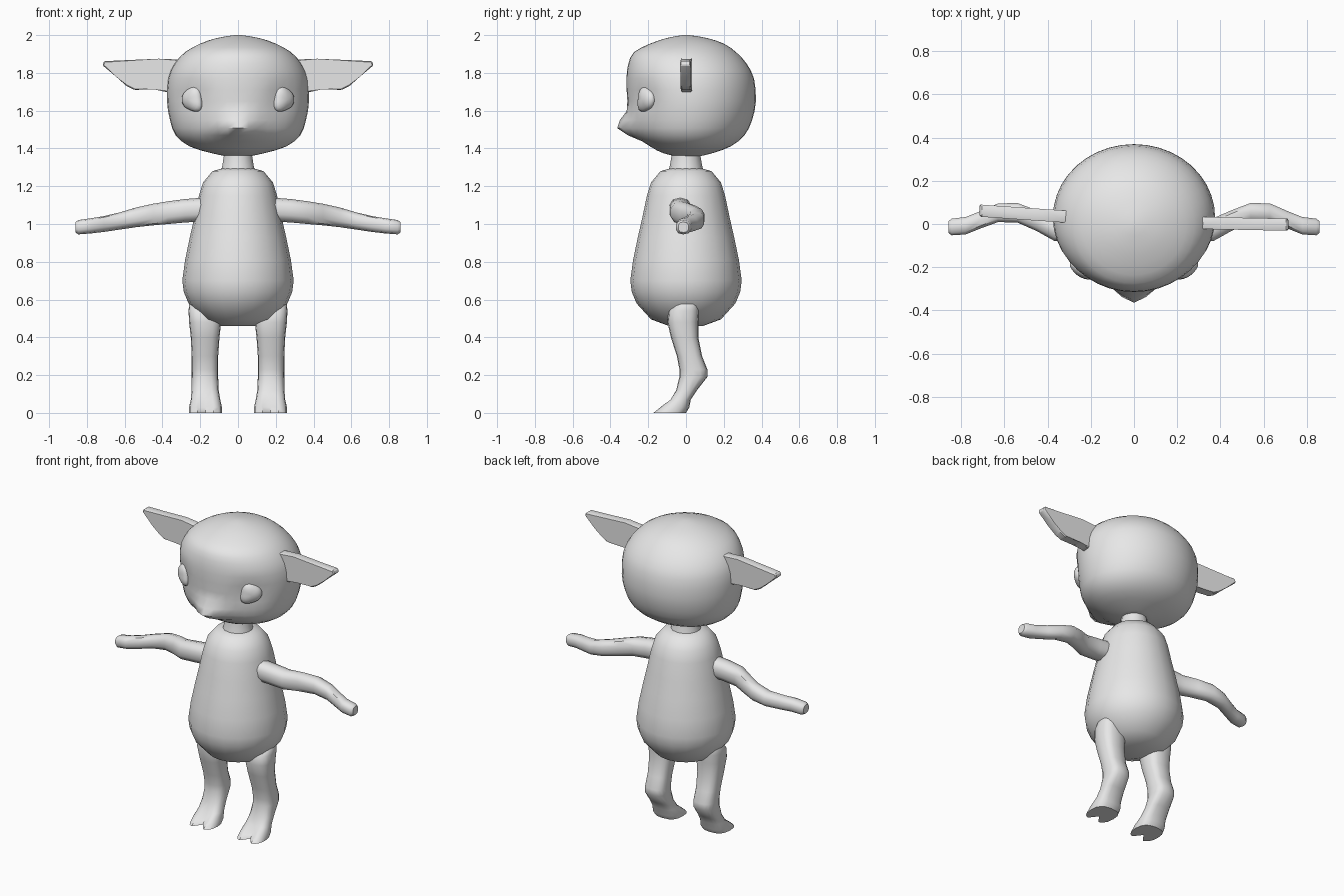
import bpy, bmesh, math
from mathutils import Vector

if "Cube" in bpy.data.objects:
    bpy.data.objects.remove(bpy.data.objects["Cube"])

grey = bpy.data.materials.new("soft grey")
grey.diffuse_color = (0.8, 0.8, 0.8, 1)
grey.use_nodes = True
grey.node_tree.nodes["Principled BSDF"].inputs["Base Color"].default_value = grey.diffuse_color


def finish(name, bm, angle=40):
    """Turn a bmesh into a shaded object."""
    bmesh.ops.recalc_face_normals(bm, faces=bm.faces[:])
    me = bpy.data.meshes.new(name)
    bm.to_mesh(me)
    bm.free()
    me.materials.append(grey)
    ob = bpy.data.objects.new(name, me)
    bpy.context.collection.objects.link(ob)
    bpy.ops.object.select_all(action='DESELECT')
    ob.select_set(True)
    bpy.context.view_layer.objects.active = ob
    bpy.ops.object.shade_smooth_by_angle(angle=math.radians(angle))
    return ob


def loft(rings):
    """Skin closed rings of points and cap both ends."""
    bm = bmesh.new()
    rows = [[bm.verts.new(p) for p in r] for r in rings]
    n = len(rows[0])
    for a, b in zip(rows, rows[1:]):
        for i in range(n):
            j = (i + 1) % n
            bm.faces.new((a[i], a[j], b[j], b[i]))
    bm.faces.new(rows[0])
    bm.faces.new(rows[-1])
    return bm


def smooth_rows(rows, steps):
    """Catmull-Rom resampling of a table of section values."""
    out = []
    for i in range(len(rows) - 1):
        p0, p1 = rows[max(i - 1, 0)], rows[i]
        p2, p3 = rows[i + 1], rows[min(i + 2, len(rows) - 1)]
        for k in range(steps):
            t = k / steps
            out.append([0.5 * (2 * b + (c - a) * t + (2 * a - 5 * b + 4 * c - d) * t * t
                               + (3 * b - a - 3 * c + d) * t ** 3)
                        for a, b, c, d in zip(p0, p1, p2, p3)])
    out.append(list(rows[-1]))
    return out


def angles(n):
    return [2 * math.pi * i / n - math.pi / 2 for i in range(n)]


def spow(v, e):
    return math.copysign(abs(v) ** e, v)


def gauss(d, s):
    return math.exp(-(d / s) ** 2)


# Head: z, half width, front y, back y
head_rows = [(1.36, .07, -.06, .08), (1.375, .14, -.12, .14), (1.41, .255, -.19, .235),
             (1.47, .33, -.265, .31), (1.55, .36, -.29, .35), (1.65, .376, -.31, .37),
             (1.77, .37, -.315, .36), (1.85, .335, -.305, .32), (1.91, .28, -.275, .265),
             (1.955, .20, -.19, .20), (1.985, .11, -.10, .11), (2.0, .02, -.02, .02)]
rings = []
for z, w, f, b in smooth_rows(head_rows, 2):
    ring = []
    for a in angles(40):
        c, s = math.cos(a), math.sin(a)
        cy = (f + b) / 2
        x, y = w * c, cy + (b - f) / 2 * s
        if s < 0:
            # snout, brow dip and shallow eye sockets
            y -= .085 * gauss(x, .10) * gauss(z - 1.515, .06)
            y += .015 * gauss(x, .16) * gauss(z - 1.44, .03)
            dent = .02 * gauss(abs(x) - .235, .08) * gauss(z - 1.66, .07)
            x -= dent * c
            y += dent
        ring.append((x, y, z))
    rings.append(ring)
finish("head", loft(rings), 60)

# Body and neck: turned profiles of radius and height
body = [(.09, .46), (.185, .495), (.262, .58), (.287, .64), (.295, .70), (.28, .81),
        (.255, .93), (.23, 1.04), (.207, 1.15), (.185, 1.22), (.135, 1.28), (.08, 1.295)]
neck = [(.095, 1.27), (.085, 1.31), (.077, 1.36), (.075, 1.42)]
for name, prof, n in (("body", body, 20), ("neck", neck, 14)):
    finish(name, loft([[(r * math.cos(a), r * math.sin(a), z) for a in angles(n)]
                       for r, z in prof]), 50)

# Arms: x, y, z, half depth, half height
arm = [(.14, -.03, 1.08, .06, .063), (.28, -.03, 1.07, .058, .062), (.37, -.025, 1.06, .055, .06),
       (.45, .015, 1.05, .05, .057), (.54, .052, 1.035, .047, .052), (.63, .052, 1.015, .045, .045),
       (.71, .02, 1.0, .042, .042), (.78, -.008, .99, .042, .04), (.845, -.014, .983, .04, .038),
       (.86, -.014, .983, .028, .028)]
# Legs: z, x centre, half width, front y, back y, toe notch
leg = [(.61, .20, .04, -.01, .05, 0), (.585, .195, .062, -.05, .065, 0),
       (.54, .18, .082, -.092, .07, 0), (.48, .174, .085, -.098, .065, 0),
       (.40, .174, .076, -.08, .065, 0), (.30, .175, .07, -.048, .085, 0),
       (.23, .175, .07, -.035, .113, 0), (.19, .175, .07, -.035, .113, 0),
       (.12, .174, .072, -.052, .058, 0), (.07, .172, .078, -.085, .025, .01),
       (.03, .172, .087, -.14, .018, .045), (0, .172, .087, -.178, .0, .06)]


# Ear outline in x, z
ear = [(.30, 1.87), (.42, 1.875), (.71, 1.862), (.717, 1.84), (.64, 1.775), (.59, 1.73),
       (.55, 1.71), (.44, 1.718), (.39, 1.70), (.30, 1.69)]
tilt = math.radians(38)

for side, s in (("right", 1), ("left", -1)):
    finish("arm_" + side, loft([[(s * x, y + hy * spow(math.cos(a), .8),
                                  z + hz * spow(math.sin(a), .8)) for a in angles(10)]
                                for x, y, z, hy, hz in arm]), 45)

    # legs with cloven toes
    rings = []
    for z, cx, w, f, b, notch in leg:
        ring = []
        for i, a in enumerate(angles(16)):
            x = cx + w * spow(math.cos(a), .75)
            y = (f + b) / 2 + (b - f) / 2 * spow(math.sin(a), .75)
            ring.append((s * x, y + (notch if i == 0 else 0), z))
        rings.append(ring)
    finish("leg_" + side, loft(rings), 50)

    # ears, the left one swept a little to the back
    rings = []
    for half in (-.028, .028):
        rings.append([(s * x, half + ((-.02 * (x - .3) + .005) if s > 0
                                      else (.033 + .07 * (x - .3))), z) for x, z in ear])
    bm = loft(rings)
    bmesh.ops.bevel(bm, geom=bm.edges[:], offset=.006, segments=1, affect='EDGES',
                    clamp_overlap=True)
    finish("ear_" + side, bm, 30)

    # almond eyes, pointed at the lower inner corner
    bm = bmesh.new()
    bmesh.ops.create_uvsphere(bm, u_segments=24, v_segments=10, radius=1)
    u = Vector((math.cos(tilt), math.sin(tilt), 0))
    n = Vector((math.sin(tilt), -math.cos(tilt), 0))
    for v in bm.verts:
        t = math.atan2(v.co.y, v.co.x)
        r = .056 * (1 + .38 * max(0, math.cos(t - math.radians(-130))) ** 6
                    + .25 * max(0, math.cos(t - math.radians(125 - 10))) ** 6)
        p = Vector((.245, -.208, 1.66)) + u * v.co.x * r * 1.1 + n * v.co.z * .034
        p.z += v.co.y * r
        v.co = (s * p.x, p.y, p.z)
    finish("eye_" + side, bm, 60)
